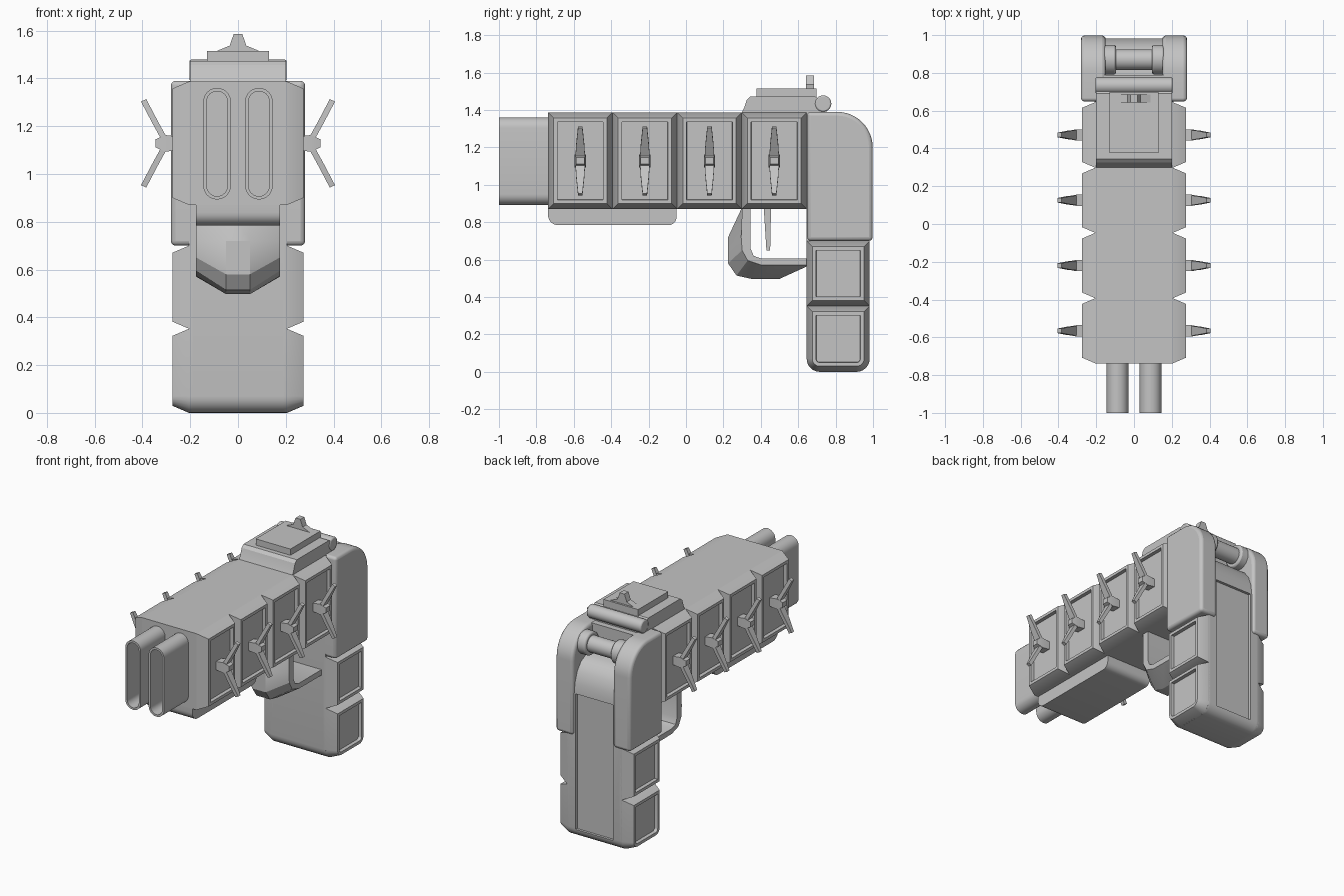
import bpy, bmesh, math
from mathutils import Vector

if "Cube" in bpy.data.objects:
    bpy.data.objects.remove(bpy.data.objects["Cube"])

grey = bpy.data.materials.new("plain_grey")
grey.diffuse_color = (0.55, 0.55, 0.55, 1)
grey.use_nodes = True
grey.node_tree.nodes["Principled BSDF"].inputs["Base Color"].default_value = grey.diffuse_color


def loft(name, rings, bevel=0.0, segs=3):
    """Skin a list of equal-length closed rings and cap both ends."""
    bm = bmesh.new()
    vs = [[bm.verts.new(p) for p in r] for r in rings]
    n = len(rings[0])
    for a, b in zip(vs, vs[1:]):
        for i in range(n):
            j = (i + 1) % n
            bm.faces.new((a[i], a[j], b[j], b[i]))
    bm.faces.new(vs[0])
    bm.faces.new(vs[-1])
    bmesh.ops.recalc_face_normals(bm, faces=bm.faces)
    me = bpy.data.meshes.new(name)
    bm.to_mesh(me)
    bm.free()
    me.materials.append(grey)
    ob = bpy.data.objects.new(name, me)
    bpy.context.collection.objects.link(ob)
    if bevel:
        m = ob.modifiers.new("bevel", 'BEVEL')
        m.width, m.segments, m.limit_method = bevel, segs, 'ANGLE'
        m.angle_limit = math.radians(40)
    return ob


def rrect(u0, u1, v0, v1, radii=(0, 0, 0, 0), k=6):
    """Rounded rectangle, radii in order: low-left, low-right, top-right, top-left."""
    pts = []
    for q, (u, v, su, sv) in enumerate(((u0, v0, 1, 1), (u1, v0, -1, 1),
                                        (u1, v1, -1, -1), (u0, v1, 1, -1))):
        r = radii[q]
        if r <= 0:
            pts.append((u, v))
            continue
        for i in range(k + 1):
            a = math.pi * (1 + q / 2 + i / k / 2)
            pts.append((u + su * r + r * math.cos(a), v + sv * r + r * math.sin(a)))
    return pts


def prism(name, profile, x0, x1, **kw):
    return loft(name, [[(x, y, z) for y, z in profile] for x in (x0, x1)], **kw)


def box(name, x0, x1, y0, y1, z0, z1, **kw):
    return prism(name, rrect(y0, y1, z0, z1), x0, x1, **kw)


def cyl_x(name, y, z, r, x0, x1, n=32, **kw):
    prof = [(y + r * math.cos(2 * math.pi * i / n), z + r * math.sin(2 * math.pi * i / n))
            for i in range(n)]
    return prism(name, prof, x0, x1, **kw)


def pad(name, s, y0, y1, z0, z1, radius=0.0):
    """Side block with sloping rim and a recessed panel."""
    rings = []
    for x, d in ((0.19, 0), (0.205, 0), (0.275, 0.03), (0.275, 0.05), (0.252, 0.052)):
        r = max(radius - d, 0.015) if radius else 0
        rings.append([(s * x, y, z) for y, z in
                      rrect(y0 + d, y1 - d, z0 + d, z1 - d, (r, r, 0, 0))])
    return loft(name, rings)


# main body
box("body_core", -0.205, 0.205, -0.738, 0.66, 0.87, 1.387)
edges = [-0.738, -0.393, -0.047, 0.298, 0.645]

for s, side in ((1, "right"), (-1, "left")):
    # four side blocks, each with a two-bladed cleat
    for i in range(4):
        pad(f"body_block_{side}_{i}", s, edges[i], edges[i + 1], 0.87, 1.387)
        yc, zc = (edges[i] + edges[i + 1]) / 2, 1.128
        hub = [(x, a, b) for x, a, b in ((0.25, 0.03, 0.028), (0.305, 0.03, 0.035),
                                         (0.345, 0.022, 0.017))]
        loft(f"cleat_hub_{side}_{i}", [[(s * x, y, z) for y, z in
             rrect(yc - a, yc + a, zc - b, zc + b)] for x, a, b in hub])
        for t, end in ((1, "upper"), (-1, "lower")):
            rings = []
            for x, dz, w in ((0.298, 0.0, 0.027), (0.345, 0.085, 0.022), (0.395, 0.18, 0.012)):
                rings.append([(s * (x + e * 0.011), yc + f * w, zc + t * (dz - e * 0.005))
                              for e, f in ((-1, -1), (1, -1), (1, 1), (-1, 1))])
            loft(f"cleat_blade_{end}_{side}_{i}", rings)

    # grip blocks
    pad(f"grip_block_low_{side}", s, 0.645, 0.982, 0.0, 0.352, 0.07)
    pad(f"grip_block_high_{side}", s, 0.645, 0.982, 0.352, 0.70)

    # rounded rear cheek plates
    prism(f"rear_cheek_{side}", rrect(0.648, 0.998, 0.70, 1.39, (0, 0, 0.19, 0.02), k=12),
          s * 0.15, s * 0.281, bevel=0.02)

    # axle flanges
    cyl_x(f"axle_flange_{side}", 0.87, 1.29, 0.078, s * 0.095, s * 0.16, bevel=0.01, segs=2)

    # hollow slot barrels
    rings = []
    for y, d in ((-0.72, 0), (-1.0, 0), (-1.0, 0.014), (-0.745, 0.014)):
        r = 0.0575 - d
        rings.append([(x, y, z) for x, z in rrect(s * 0.0875 - r, s * 0.0875 + r,
                      0.893 + d, 1.36 - d, (r * 0.99,) * 4)])
    loft(f"barrel_{side}", rings)

# grip core with rounded lower rear edge and stepped top
low = rrect(0.645, 0.982, 0.0, 0.72, (0.07, 0.07, 0, 0))
grip = prism("grip_core", low[:-2] + [(0.982, 0.98), (0.975, 1.05), (0.95, 1.12),
             (0.91, 1.17), (0.86, 1.195), (0.79, 1.2), (0.79, 1.385), (0.645, 1.385),
             (0.645, 0.8)], -0.206, 0.206)
# slim the core where the cheeks cover it, and sink the back panel
for label, dims in (("slot_right", (0.2, 0.3, 0.6, 1.1, 0.72, 1.5)),
                    ("slot_left", (-0.3, -0.2, 0.6, 1.1, 0.72, 1.5)),
                    ("back_panel", (-0.14, 0.14, 0.964, 1.1, 0.06, 0.98))):
    cut = box("cutter_" + label, *dims)
    cut.hide_render = True
    cut.hide_set(True)
    m = grip.modifiers.new(label, 'BOOLEAN')
    m.operation, m.object, m.solver = 'DIFFERENCE', cut, 'EXACT'

cyl_x("axle", 0.87, 1.29, 0.055, -0.12, 0.12)

# fore rail under the body
prism("under_rail", rrect(-0.738, -0.05, 0.784, 0.89, (0.055, 0.045, 0, 0)), -0.175, 0.175)

# trigger guard with a keel-shaped outer surface
inner = [(0.645, 0.607), (0.40, 0.607), (0.362, 0.62), (0.345, 0.66), (0.345, 0.88)]
keel = [(0.30, 0.88), (0.225, 0.72), (0.225, 0.58), (0.27, 0.515), (0.35, 0.497),
        (0.50, 0.497), (0.66, 0.57)]
rim = [(0.30, 0.88), (0.295, 0.72), (0.30, 0.65), (0.33, 0.595), (0.40, 0.572),
       (0.50, 0.57), (0.66, 0.57)]
loft("trigger_guard", [[(x, y, z) for y, z in inner + o] for x, o in
     ((-0.175, rim), (-0.05, keel), (0.05, keel), (0.175, rim))])
prism("trigger", [(0.415, 0.89), (0.455, 0.89), (0.45, 0.65), (0.43, 0.65)], -0.03, 0.03)

# top cover, hinge bar, raised plate and sight
prism("top_cover", [(0.29, 1.37), (0.31, 1.41), (0.325, 1.455), (0.345, 1.473),
                    (0.69, 1.473), (0.75, 1.43), (0.75, 1.37)], -0.2, 0.2)
cyl_x("hinge_bar", 0.733, 1.434, 0.044, -0.204, 0.204, bevel=0.008, segs=2)
box("cover_plate", -0.13, 0.13, 0.376, 0.698, 1.46, 1.515)
sight = [(-0.1, 1.51), (0.1, 1.51), (0.035, 1.537), (0.018, 1.585), (-0.018, 1.585),
         (-0.035, 1.537)]
loft("rear_sight", [[(x, y, z) for x, z in sight] for y in (0.642, 0.685)])

# smooth curved surfaces, keep hard edges
bpy.ops.object.select_all(action='DESELECT')
for ob in bpy.context.scene.objects:
    if ob.type == 'MESH' and not ob.hide_render:
        ob.select_set(True)
        bpy.context.view_layer.objects.active = ob
bpy.ops.object.shade_smooth_by_angle(angle=math.radians(25))
